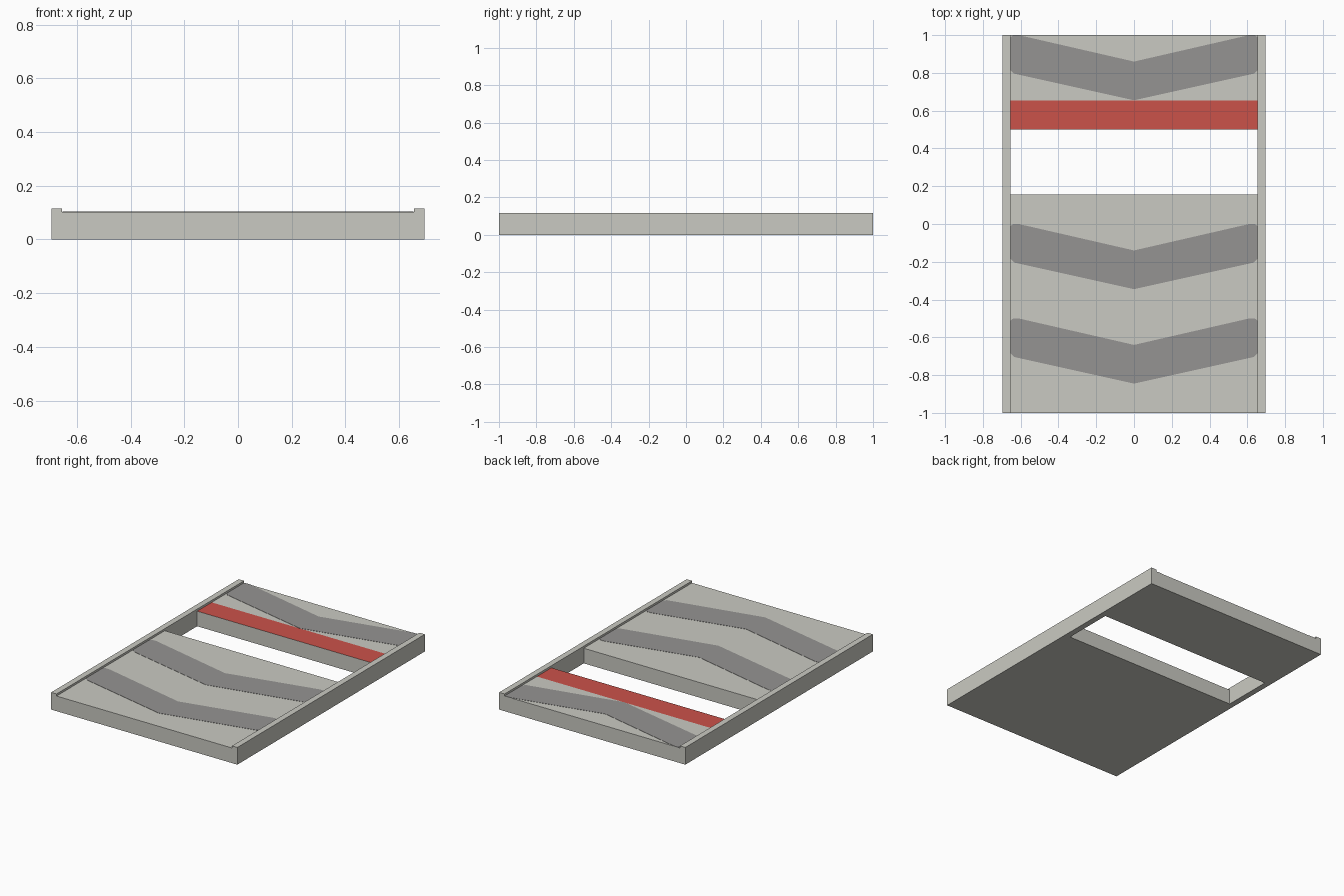
import bpy, bmesh

if "Cube" in bpy.data.objects:
    bpy.data.objects.remove(bpy.data.objects["Cube"])


def material(name, rgb):
    m = bpy.data.materials.new(name)
    m.diffuse_color = (*rgb, 1)
    m.use_nodes = True
    m.node_tree.nodes["Principled BSDF"].inputs["Base Color"].default_value = m.diffuse_color
    return m


STONE = material("pale_stone", (0.59, 0.59, 0.54))
GREY = material("chevron_grey", (0.30, 0.295, 0.29))
RED = material("warning_red", (0.60, 0.085, 0.068))


def add_object(name, bm, *mats):
    mesh = bpy.data.meshes.new(name)
    bmesh.ops.remove_doubles(bm, verts=bm.verts, dist=1e-5)
    bmesh.ops.recalc_face_normals(bm, faces=bm.faces)
    bm.to_mesh(mesh)
    bm.free()
    for m in mats:
        mesh.materials.append(m)
    obj = bpy.data.objects.new(name, mesh)
    bpy.context.collection.objects.link(obj)
    return obj


# Track body: a grid of cells with a height each, walls only where heights differ
FLOOR, RAIL = 0.102, 0.116
xs = [-0.695, -0.655, 0.655, 0.695]
ys = [-1, 0.155, 0.5, 0.655, 1]


def height(i, j):
    if not (0 <= i < 3 and 0 <= j < 4):
        return 0
    if i != 1:
        return RAIL
    return 0 if j == 1 else FLOOR      # open gap in the floor


bm = bmesh.new()


def quad(*pts):
    return bm.faces.new([bm.verts.new(p) for p in pts])


for i in range(3):
    for j in range(4):
        h = height(i, j)
        if h == 0:
            continue
        x0, x1, y0, y1 = xs[i], xs[i + 1], ys[j], ys[j + 1]
        top = quad((x0, y0, h), (x1, y0, h), (x1, y1, h), (x0, y1, h))
        if i == 1 and j == 2:
            top.material_index = 1     # red warning strip beside the gap
        quad((x0, y1, 0), (x1, y1, 0), (x1, y0, 0), (x0, y0, 0))
        sides = [(-1, 0, (x0, y1), (x0, y0)), (1, 0, (x1, y0), (x1, y1)),
                 (0, -1, (x0, y0), (x1, y0)), (0, 1, (x1, y1), (x0, y1))]
        for di, dj, a, b in sides:
            n = height(i + di, j + dj)
            if n < h:
                quad((*a, n), (*b, n), (*b, h), (*a, h))

# Outward normals are set by winding, so weld without recalculating
mesh = bpy.data.meshes.new("track_body")
bmesh.ops.remove_doubles(bm, verts=bm.verts, dist=1e-5)
bm.to_mesh(mesh)
bm.free()
mesh.materials.append(STONE)
mesh.materials.append(RED)
bpy.context.collection.objects.link(bpy.data.objects.new("track_body", mesh))

# Painted chevrons: thin plates with clipped outer corners
half = [(0.61, 0.0), (0.64, 0.0), (0.654, -0.012),
        (0.654, -0.185), (0.635, -0.204)]
outline = [(0, -0.14)] + half + [(0, -0.345)] + [(-x, y) for x, y in reversed(half)]
for name, offset in (("front_chevron", -0.5), ("middle_chevron", 0), ("back_chevron", 1)):
    bm = bmesh.new()
    face = bm.faces.new([bm.verts.new((x, y + offset, FLOOR)) for x, y in outline])
    ext = bmesh.ops.extrude_face_region(bm, geom=[face])["geom"]
    bmesh.ops.translate(bm, vec=(0, 0, 0.0015),
                        verts=[g for g in ext if isinstance(g, bmesh.types.BMVert)])
    add_object(name, bm, GREY)
